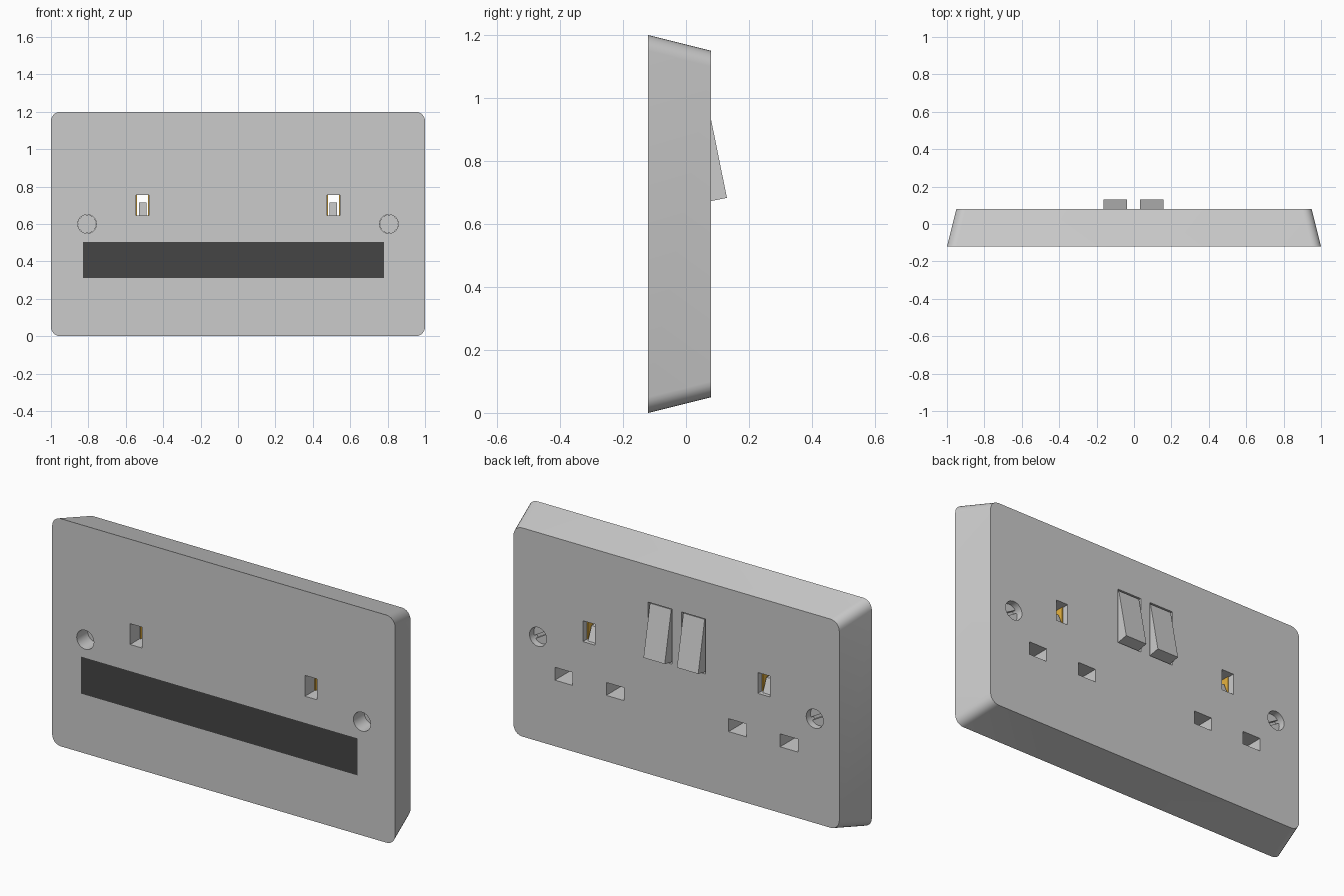
import bpy, bmesh
from math import cos, sin, pi, radians
from mathutils import Matrix, Vector

if "Cube" in bpy.data.objects:
    bpy.data.objects.remove(bpy.data.objects["Cube"])


def make(name, bm, mat=None):
    bmesh.ops.recalc_face_normals(bm, faces=bm.faces)
    me = bpy.data.meshes.new(name)
    bm.to_mesh(me)
    bm.free()
    ob = bpy.data.objects.new(name, me)
    bpy.context.collection.objects.link(ob)
    if mat:
        me.materials.append(mat)
    return ob


def material(name, rgb):
    m = bpy.data.materials.new(name)
    m.diffuse_color = (*rgb, 1)
    m.use_nodes = True
    m.node_tree.nodes["Principled BSDF"].inputs["Base Color"].default_value = m.diffuse_color
    return m


def loft(bm, rings):
    vs = [[bm.verts.new(p) for p in r] for r in rings]
    n = len(vs[0])
    for a, b in zip(vs, vs[1:]):
        for i in range(n):
            bm.faces.new((a[i], a[(i + 1) % n], b[(i + 1) % n], b[i]))
    bm.faces.new(vs[0])
    bm.faces.new(vs[-1][::-1])


def box(bm, x, y, z):
    loft(bm, [[(x[0], b, c) for b, c in
               ((y[0], z[0]), (y[1], z[0]), (y[1], z[1]), (y[0], z[1]))],
              [(x[1], b, c) for b, c in
               ((y[0], z[0]), (y[1], z[0]), (y[1], z[1]), (y[0], z[1]))]])


def prism(bm, x0, x1, profile):
    loft(bm, [[(x, y, z) for y, z in profile] for x in (x0, x1)])


def disc(bm, x, z, r, y0, y1, n=32):
    loft(bm, [[(x + r * cos(2 * pi * i / n), y, z + r * sin(2 * pi * i / n))
               for i in range(n)] for y in (y0, y1)])


def rounded(hx, hz, r, y, n=6):
    pts = []
    for k, (sx, sz) in enumerate(((1, 1), (-1, 1), (-1, -1), (1, -1))):
        for i in range(n + 1):
            a = pi / 2 * (k + i / n)
            pts.append((sx * (hx - r) + r * cos(a), y,
                        0.6 + sz * (hz - r) + r * sin(a)))
    return pts


def cut(target, bm):
    cutter = make("cutter", bm)
    cutter.hide_render = True
    mod = target.modifiers.new("cut", 'BOOLEAN')
    mod.object = cutter
    mod.solver = 'EXACT'
    bpy.context.view_layer.objects.active = target
    bpy.ops.object.modifier_apply(modifier=mod.name)
    bpy.data.objects.remove(cutter)


def smooth(ob):
    bpy.ops.object.select_all(action='DESELECT')
    ob.select_set(True)
    bpy.context.view_layer.objects.active = ob
    bpy.ops.object.shade_smooth_by_angle(angle=radians(30))


dark = material("dark_backing", (0.06, 0.06, 0.06))
brass = material("brass", (0.8, 0.45, 0.05))
ROCKERS = (-0.1, 0.095)

# Face plate with tapered sides
bm = bmesh.new()
loft(bm, [rounded(1, 0.6, 0.05, -0.12), rounded(0.95, 0.55, 0.05, 0.08)])
plate = make("face_plate", bm)

# Screw bores, pin holes and switch recesses
bm = bmesh.new()
for s in (-1, 1):
    disc(bm, s * 0.807, 0.6, 0.05, -0.2, 0.2)
    box(bm, (s * 0.51 - 0.035, s * 0.51 + 0.035), (-0.2, 0.2), (0.645, 0.755))
    for px in (0.357, 0.657):
        box(bm, (s * px - 0.052, s * px + 0.052), (-0.2, 0.2), (0.398, 0.466))
for cx in ROCKERS:
    box(bm, (cx - 0.07, cx + 0.07), (-0.01, 0.2), (0.665, 0.955))
cut(plate, bm)
smooth(plate)

# Dark strip closing the pin holes at the rear
bm = bmesh.new()
bm.faces.new([bm.verts.new((x, -0.1205, z)) for x, z in
              ((-0.83, 0.31), (0.78, 0.31), (0.78, 0.505), (-0.83, 0.505))])
make("rear_strip", bm, dark)

# Tilted rocker switches
for i, cx in enumerate(ROCKERS):
    bm = bmesh.new()
    prism(bm, cx - 0.062, cx + 0.062,
          [(0.13, 0.683), (0.076, 0.95), (-0.004, 0.934), (0.02, 0.667),
           (0.05, 0.667)])
    make(f"rocker_switch_{i + 1}", bm)

for side, s in (("left", -1), ("right", 1)):
    # Slotted screw
    bm = bmesh.new()
    disc(bm, s * 0.807, 0.6, 0.0495, -0.03, 0.045)
    screw = make(f"screw_{side}", bm)
    bm = bmesh.new()
    box(bm, (-0.07, 0.07), (0.025, 0.1), (-0.008, 0.008))
    bm.transform(Matrix.Translation(Vector((s * 0.807, 0, 0.6)))
                 @ Matrix.Rotation(radians(30), 4, 'Y'))
    cut(screw, bm)
    smooth(screw)

    # Earth hole shutter and brass contacts
    x = s * 0.51
    bm = bmesh.new()
    prism(bm, x - 0.02, x + 0.02,
          [(0.06, 0.645), (0.03, 0.715), (0.0, 0.715), (0.0, 0.645)])
    make(f"earth_shutter_{side}", bm)
    bm = bmesh.new()
    for t in (-1, 1):
        edges = sorted((x + t * 0.030, x + t * 0.035))
        box(bm, edges, (-0.04, 0.045), (0.645, 0.755))
    make(f"earth_contact_{side}", bm, brass)
